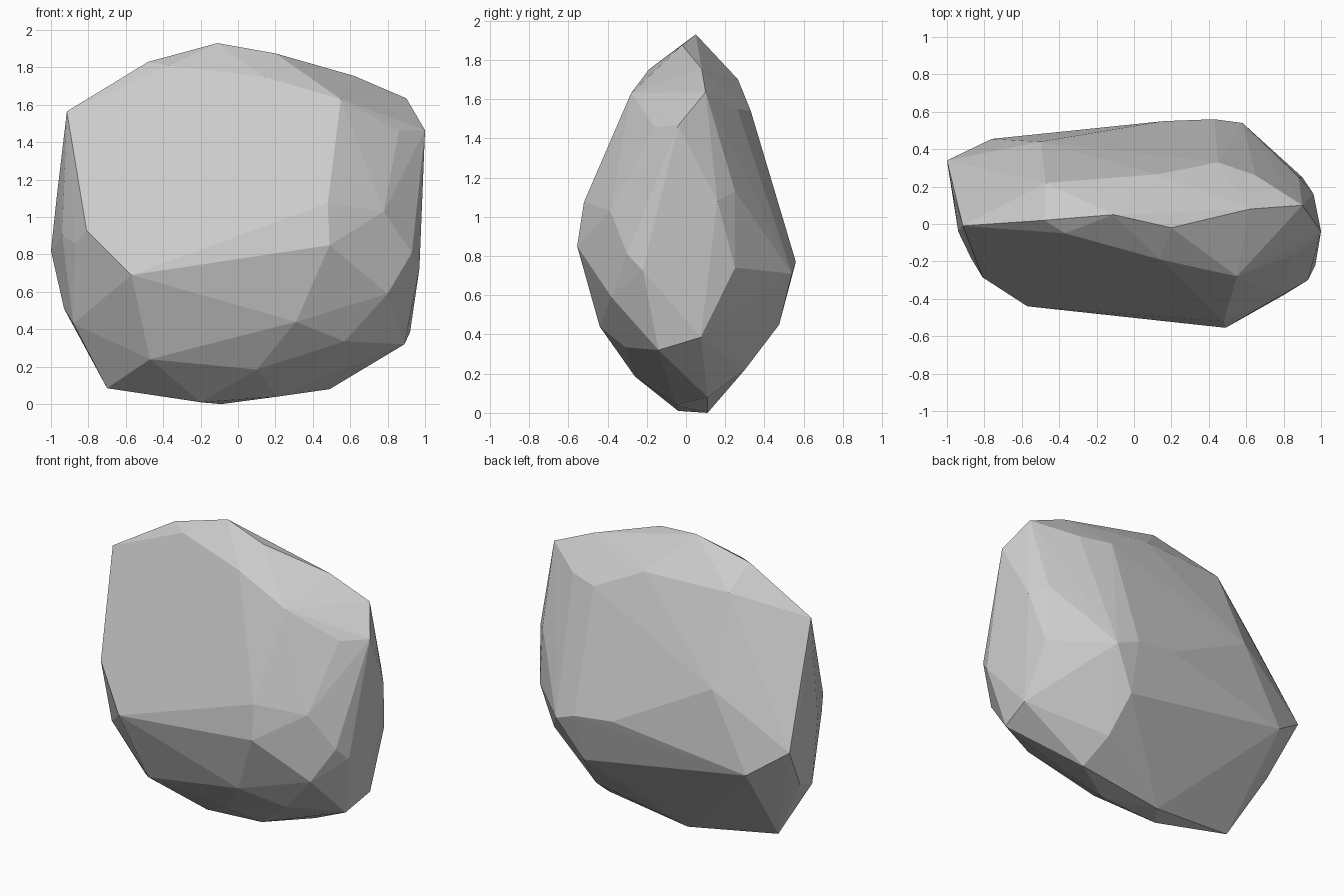
import bpy
import bmesh

# Corner points of the faceted boulder, grouped by region
crown = [(-.915, -.01, 1.565), (-.48, .02, 1.83), (-.37, -.05, 1.81), (-.11, .05, 1.93),
         (.2, -.02, 1.875), (.14, -.19, 1.75), (.62, .08, 1.755), (.9, .1, 1.635),
         (-.47, .22, 1.70), (.12, .265, 1.70), (.45, .33, 1.54), (.65, .26, 1.55)]
front = [(.55, -.28, 1.63), (.86, -.16, 1.46), (.78, -.385, 1.03),
         (.48, -.52, 1.075), (.49, -.555, .85), (-.57, -.44, .69), (-.81, -.285, .93),
         (.8, -.38, .59), (.31, -.44, .44)]
right = [(1, -.04, 1.465), (.93, -.3, .81), (.97, -.22, .725), (.96, .16, 1.08),
         (.88, .25, 1.13), (.9, .25, .74), (.92, .075, .385), (.89, -.14, .32)]
left = [(-.88, -.07, .43), (-.93, .13, .51), (-1, .34, .82), (-.97, .17, 1.1),
        (-.87, -.185, .86), (-.94, -.04, .9)]
back = [(-.76, .455, .65), (-.5, .44, 1.15), (.16, .55, .8), (.43, .56, .77),
        (.58, .54, .71), (.42, .475, .45)]
base = [(.57, -.31, .335), (.1, -.26, .185), (-.47, -.27, .24), (.21, -.05, .04),
        (-.7, .03, .085), (-.2, -.04, .01), (-.09, .11, 0), (.49, .11, .08),
        (.45, .3, .22)]

# Wrap all regions in one convex, flat-faced shell
bm = bmesh.new()
for region in (crown, front, right, left, back, base):
    for co in region:
        bm.verts.new(co)
bmesh.ops.convex_hull(bm, input=bm.verts[:])
loose = [v for v in bm.verts if not v.link_faces]
bmesh.ops.delete(bm, geom=loose, context='VERTS')
bmesh.ops.recalc_face_normals(bm, faces=bm.faces[:])

mesh = bpy.data.meshes.new("boulder")
bm.to_mesh(mesh)
bm.free()
boulder = bpy.data.objects.new("boulder", mesh)
bpy.context.collection.objects.link(boulder)
